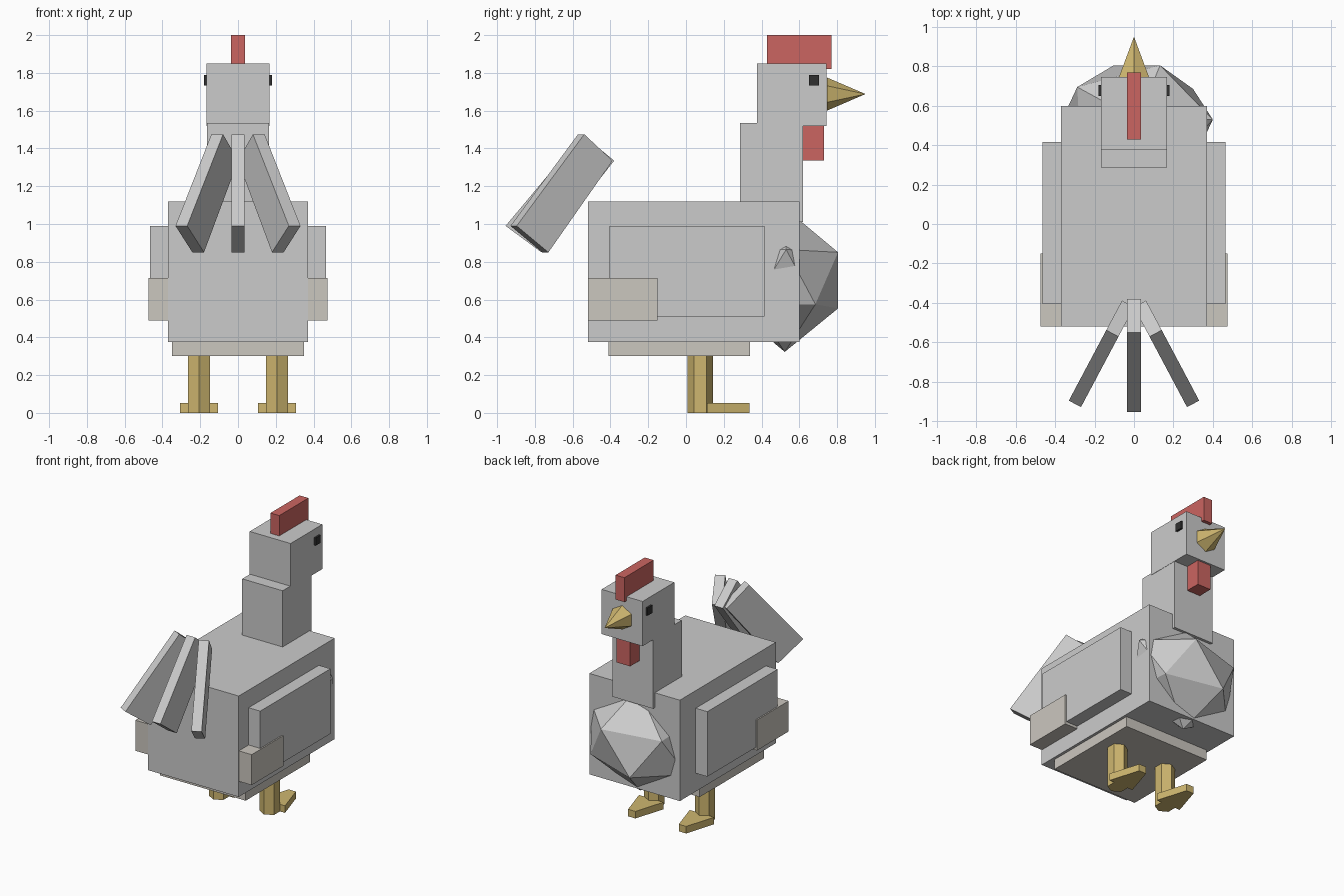
import bpy, bmesh, math
from mathutils import Vector, Matrix

if "Cube" in bpy.data.objects:
    bpy.data.objects.remove(bpy.data.objects["Cube"])


def material(name, rgb):
    m = bpy.data.materials.new(name)
    m.diffuse_color = (*rgb, 1)
    m.use_nodes = True
    m.node_tree.nodes["Principled BSDF"].inputs["Base Color"].default_value = m.diffuse_color
    return m


RED = material("red", (0.6, 0.13, 0.12))
YELLOW = material("yellow", (0.62, 0.47, 0.16))
BLACK = material("black", (0.03, 0.03, 0.03))
BEIGE = material("beige", (0.6, 0.57, 0.52))


def finish(name, bm, mat=None):
    bmesh.ops.recalc_face_normals(bm, faces=bm.faces)
    me = bpy.data.meshes.new(name)
    bm.to_mesh(me)
    bm.free()
    ob = bpy.data.objects.new(name, me)
    bpy.context.collection.objects.link(ob)
    if mat:
        me.materials.append(mat)
    return ob


def box(name, x, y, z, mat=None):
    """Box from (min, max) ranges."""
    bm = bmesh.new()
    bmesh.ops.create_cube(bm, size=1)
    for v in bm.verts:
        v.co = [(r[0] + r[1]) / 2 + c * (r[1] - r[0]) for c, r in zip(v.co, (x, y, z))]
    return finish(name, bm, mat)


def prism(name, outline, offset, mat=None):
    """Closed outline extruded along the offset vector."""
    bm = bmesh.new()
    face = bm.faces.new([bm.verts.new(p) for p in outline])
    ext = bmesh.ops.extrude_face_region(bm, geom=[face], use_keep_orig=True)
    verts = [g for g in ext["geom"] if isinstance(g, bmesh.types.BMVert)]
    bmesh.ops.translate(bm, verts=verts, vec=offset)
    return finish(name, bm, mat)


def cone(name, r1, r2, depth, matrix, mat):
    """Six-sided cone or cylinder."""
    bm = bmesh.new()
    bmesh.ops.create_cone(bm, cap_ends=True, segments=6, radius1=r1, radius2=r2, depth=depth)
    # first put a corner on the local y axis
    if abs(max(v.co.y for v in bm.verts) - r1) > 1e-4:
        bm.transform(Matrix.Rotation(math.radians(30), 4, 'Z'))
    bm.transform(matrix)
    return finish(name, bm, mat)


# torso, neck and head
box("body", (-.37, .37), (-.52, .60), (.375, 1.12))
box("belly", (-.35, .35), (-.41, .34), (.30, .40), BEIGE)
box("neck", (-.165, .165), (.285, .62), (1.01, 1.535))
box("head", (-.167, .167), (.375, .745), (1.52, 1.85))
box("comb", (-.036, .036), (.43, .77), (1.82, 2.0), RED)
box("wattle", (-.055, .055), (.615, .73), (1.335, 1.54), RED)
cone("beak", .088, 0, .205,
     Matrix.Translation((0, .848, 1.688)) @ Matrix.Rotation(-math.pi / 2, 4, 'X'), YELLOW)

# faceted chest: tilted icosahedron from six corners and their opposites
centre = Vector((.015, .525, .7025))
corners = [Vector(p) for p in ((.132, .805, .85), (-.103, .805, .553), (-.288, .695, .83),
                               (.30, .685, .575), (.40, .53, .865), (.01, .523, .323))]
bm = bmesh.new()
for p in corners:
    bm.verts.new(p)
    bm.verts.new(2 * centre - p)
bmesh.ops.convex_hull(bm, input=bm.verts)
finish("chest", bm)

# parts on both sides
for side, s in (("left", -1), ("right", 1)):
    def xr(a, b):
        return tuple(sorted((s * a, s * b)))
    box(side + "_eye", xr(.15, .181), (.65, .705), (1.733, 1.79), BLACK)
    box(side + "_wing", xr(.35, .465), (-.405, .415), (.51, .99))
    box(side + "_wing_tip", xr(.35, .475), (-.519, -.15), (.49, .715), BEIGE)
    cone(side + "_leg", .0675, .0675, .32, Matrix.Translation((s * .207, .075, .16)), YELLOW)
    foot = [(s * .207 + x, y, 0) for x, y in ((-.1, .11), (.1, .11), (.03, .337), (-.03, .337))]
    prism(side + "_foot", foot, (0, 0, .052), YELLOW)

# tail feathers: one slanted profile, fanned around z
profile = [(0, 1.335), (-.17, 1.475), (-.575, .99), (-.385, .85)]
for name, start, angle in (("middle", (0, -.38), 0), ("left", (-.03, -.405), -28),
                           ("right", (.03, -.405), 28)):
    rot = Matrix.Rotation(math.radians(angle), 3, 'Z')
    half = rot @ Vector((.035, 0, 0))
    base = Vector((start[0], start[1], 0))
    pts = [base + rot @ Vector((0, y, z)) - half for y, z in profile]
    prism(name + "_tail_feather", pts, 2 * half)
